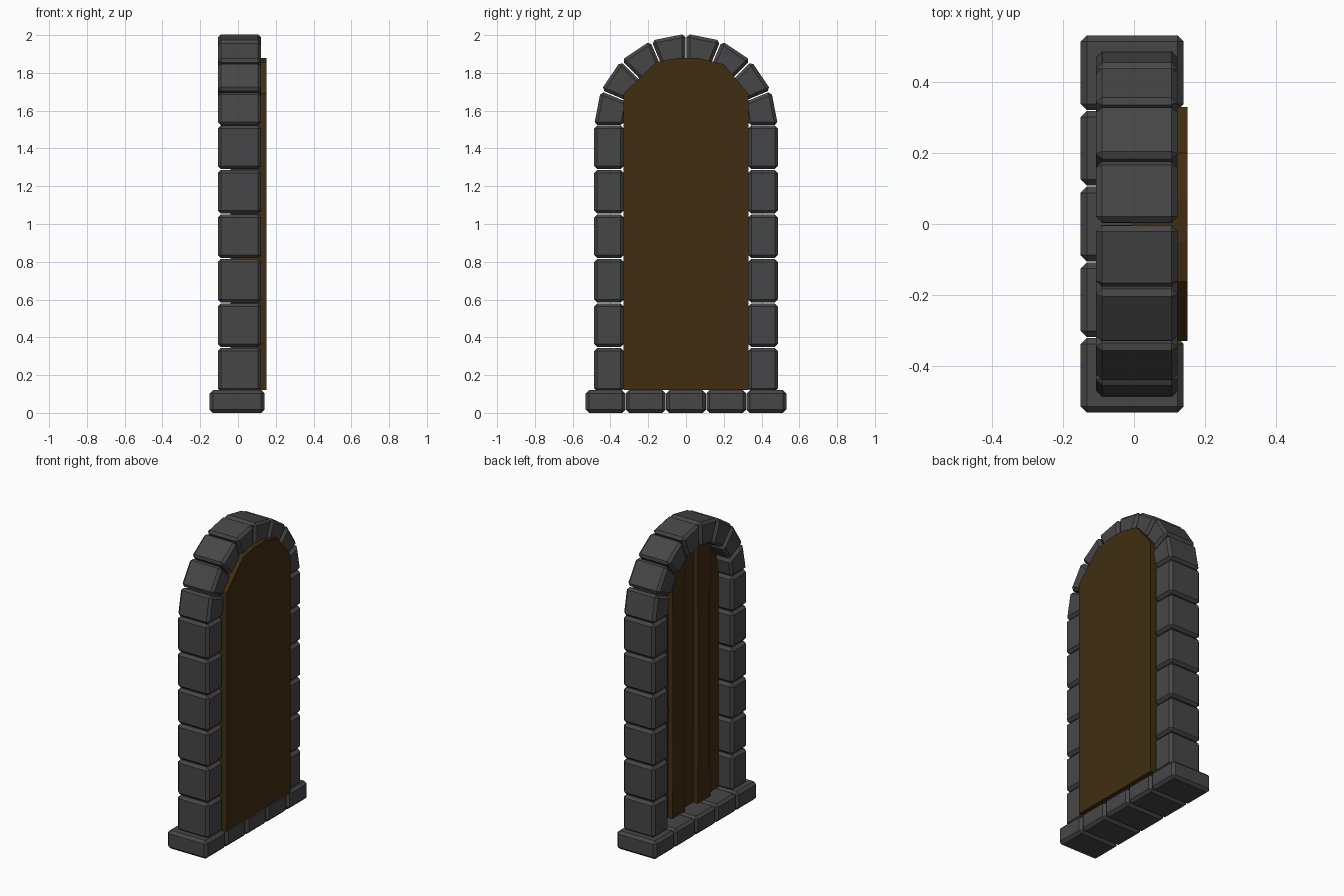
import bpy, bmesh, math

if "Cube" in bpy.data.objects:
    bpy.data.objects.remove(bpy.data.objects["Cube"])

def material(name, rgb):
    m = bpy.data.materials.new(name)
    m.diffuse_color = (*rgb, 1)
    m.use_nodes = True
    m.node_tree.nodes["Principled BSDF"].inputs["Base Color"].default_value = m.diffuse_color
    return m

STONE = material("dark_stone", (0.062, 0.062, 0.062))
WOOD = material("dark_wood", (0.052, 0.027, 0.006))
IRON = material("iron", (0.03, 0.03, 0.03))

def prism(name, outline, x0, x1, mat, bevel=0.0):
    """Extrude a (y, z) outline along x, with optional chamfered edges."""
    bm = bmesh.new()
    a = [bm.verts.new((x0, y, z)) for y, z in outline]
    b = [bm.verts.new((x1, y, z)) for y, z in outline]
    n = len(a)
    bm.faces.new(a)
    bm.faces.new(b[::-1])
    for i in range(n):
        j = (i + 1) % n
        bm.faces.new((a[i], b[i], b[j], a[j]))
    bmesh.ops.recalc_face_normals(bm, faces=bm.faces)
    if bevel:
        bmesh.ops.bevel(bm, geom=bm.edges[:], offset=bevel, segments=1,
                        affect='EDGES', profile=0.5)
    me = bpy.data.meshes.new(name)
    bm.to_mesh(me)
    bm.free()
    me.materials.append(mat)
    ob = bpy.data.objects.new(name, me)
    bpy.context.collection.objects.link(ob)
    return ob

def block(name, y0, y1, z0, z1, x0, x1, bevel=0.017):
    return prism(name, [(y0, z0), (y1, z0), (y1, z1), (y0, z1)], x0, x1, STONE, bevel)

# threshold stones
for i in range(5):
    y = (i - 2) * 0.213
    block(f"threshold_stone_{i}", y - 0.105, y + 0.105, 0, 0.12, -0.15, 0.14)

# side pillars
pitch = 0.2355
for side, label in ((-1, "left"), (1, "right")):
    for i in range(6):
        z = 0.113 + i * pitch
        ys = sorted((side * 0.33, side * 0.487))
        block(f"{label}_pillar_stone_{i}", *ys, z, z + pitch - 0.004, -0.107, 0.123)

# arch stones
CZ, R_IN, R_OUT = 1.52, 0.33, 0.487
step = math.pi / 8
for i in range(8):
    a0, a1 = i * step + 0.008, (i + 1) * step - 0.008
    pts = [(r * math.cos(a), CZ + r * math.sin(a))
           for r, a in ((R_IN, a0), (R_OUT, a0), (R_OUT, a1), (R_IN, a1))]
    prism(f"arch_stone_{i}", pts, -0.107, 0.123, STONE, 0.017)

# door backing panel
panel = [(-0.33, 0.12), (0.33, 0.12), (0.33, 1.69), (0.2, 1.845), (0.07, 1.878),
         (-0.05, 1.878), (-0.16, 1.857), (-0.33, 1.69)]
prism("door_panel", panel, 0.04, 0.15, WOOD)

# door boards, alternately raised, with slightly waisted edges
w = 0.132
for i in range(5):
    raised = i % 2 == 1
    y0, y1 = -0.33 + i * w, -0.33 + (i + 1) * w
    waist = 0.008 if raised else 0.0
    top = [(y, CZ + math.sqrt(0.338 ** 2 - y * y))
           for y in (y1, (y0 + y1) / 2, y0)]
    pts = [(y0, 0.12), (y1, 0.12), (y1 - waist, 0.6), (y1 - waist, 1.0),
           *top, (y0 + waist, 1.0), (y0 + waist, 0.6)]
    prism(f"door_board_{i}", pts, -0.04 if raised else -0.007, 0.05, WOOD)

# ring handle and its mount
bpy.ops.mesh.primitive_torus_add(major_radius=0.04, minor_radius=0.008,
                                 major_segments=16, minor_segments=6,
                                 location=(-0.025, 0.264, 0.84),
                                 rotation=(0, math.pi / 2, 0))
ring = bpy.context.object
ring.name = "ring_handle"
ring.data.materials.append(IRON)
mount = block("handle_mount", 0.249, 0.279, 0.865, 0.895, -0.038, 0.0, 0.004)
mount.data.materials[0] = IRON
